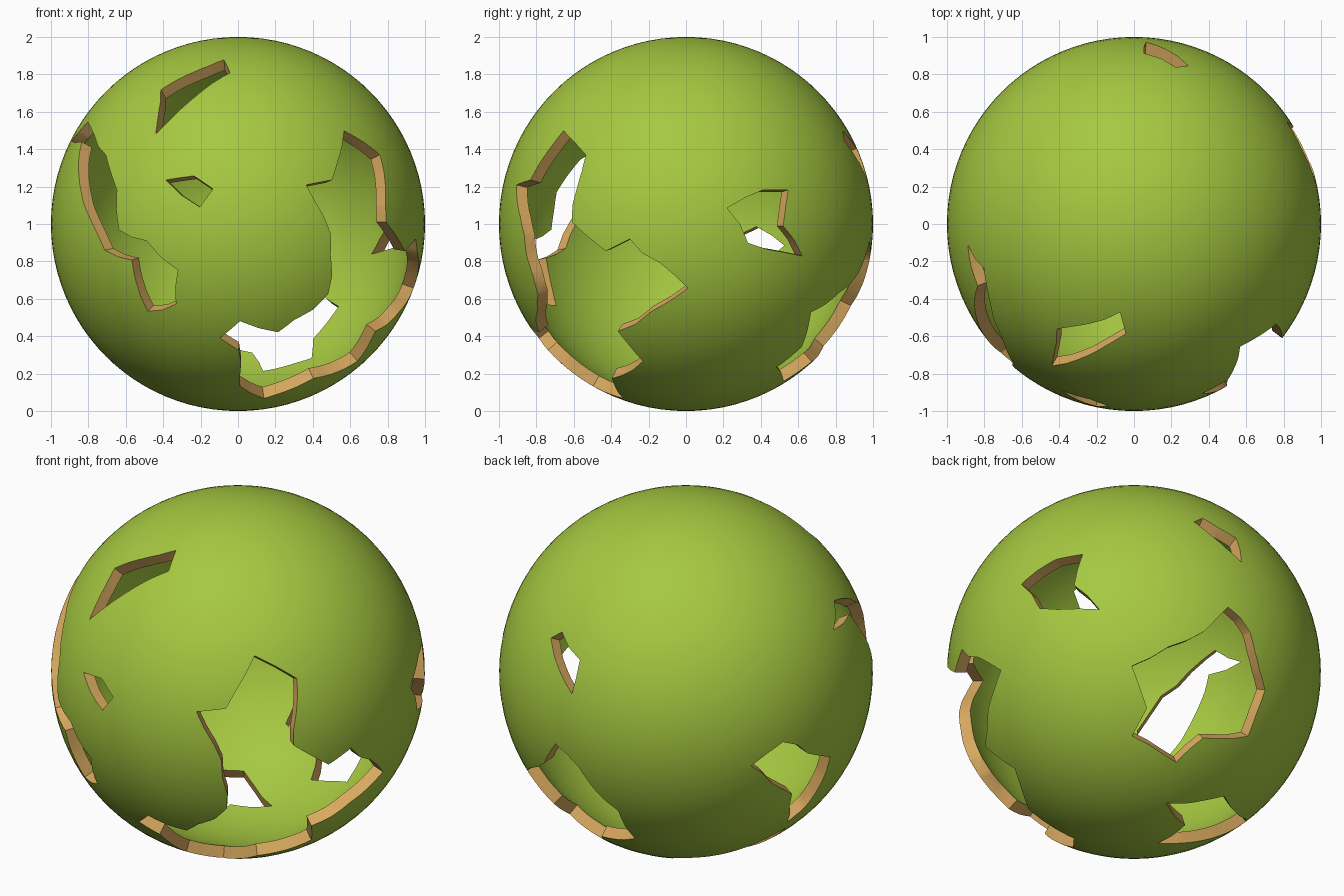
import bpy, bmesh, math, random
from mathutils import Vector

if "Cube" in bpy.data.objects:
    bpy.data.objects.remove(bpy.data.objects["Cube"])

random.seed(4)
R_OUT, R_IN = 1.0, 0.935
SCALE = 186.7


def viewer(azimuth, elevation, cx, cy):
    """Function turning spots of one view into points of the unit sphere."""
    a, e = math.radians(azimuth), math.radians(elevation)
    right = Vector((math.cos(a), math.sin(a), 0))
    toward = Vector((math.sin(a) * math.cos(e), -math.cos(a) * math.cos(e), math.sin(e)))
    up = toward.cross(right)

    def project(*spots):
        out = []
        for px, py in spots:
            u, v = (px - cx) / SCALE, (cy - py) / SCALE
            w = math.sqrt(max(0.0, 1 - u * u - v * v))
            out.append((right * u + up * v + toward * w).normalized())
        return out
    return project


front = viewer(0, 0, 238, 224)
side = viewer(90, 0, 686, 224)
back_left = viewer(215, 25, 686, 672)
back_right = viewer(140, -30, 1134, 672)


def ragged(dirs):
    """Break long edges into slightly jittered pieces."""
    out = []
    for i, d in enumerate(dirs):
        n = dirs[(i + 1) % len(dirs)]
        out.append(d)
        parts = min(4, int((n - d).length / 0.09))
        across = d.cross(n).normalized()
        for k in range(1, parts):
            p = d.lerp(n, k / parts) + across * random.uniform(-0.014, 0.014)
            out.append(p.normalized())
    return out


def add_object(name, bm):
    me = bpy.data.meshes.new(name)
    bm.to_mesh(me)
    bm.free()
    ob = bpy.data.objects.new(name, me)
    bpy.context.scene.collection.objects.link(ob)
    return ob


def material(name, col):
    m = bpy.data.materials.new(name)
    m.diffuse_color = (*col, 1)
    m.use_nodes = True
    m.node_tree.nodes["Principled BSDF"].inputs["Base Color"].default_value = m.diffuse_color
    return m


# hollow sphere: outer skin and reversed inner skin
bm = bmesh.new()
bmesh.ops.create_uvsphere(bm, u_segments=96, v_segments=48, radius=R_OUT)
outer = set(bm.faces)
bmesh.ops.create_uvsphere(bm, u_segments=96, v_segments=48, radius=R_IN)
bmesh.ops.reverse_faces(bm, faces=[f for f in bm.faces if f not in outer])
shell = add_object("hollow_shell", bm)
cutters = []


def cut(name, corners):
    """Cut a hole with a cone from the sphere centre through the outline."""
    dirs = ragged(corners)
    mid = sum(dirs, Vector()).normalized()
    bm = bmesh.new()
    apex = bm.verts.new((0, 0, 0))
    ring = [bm.verts.new(d * (1.6 / d.dot(mid))) for d in dirs]
    for i, v in enumerate(ring):
        bm.faces.new((apex, v, ring[(i + 1) % len(ring)]))
    cap = bm.faces.new(ring[::-1])
    bmesh.ops.triangulate(bm, faces=[cap])
    bmesh.ops.recalc_face_normals(bm, faces=bm.faces)
    cutter = add_object(name + "_cutter", bm)
    cutter.hide_render = True
    mod = shell.modifiers.new(name, 'BOOLEAN')
    mod.operation, mod.solver, mod.object = 'DIFFERENCE', 'EXACT', cutter
    cutters.append(cutter)


# holes seen from the front
cut("upper_front_hole", front((156, 134), (161, 90), (224, 60), (230, 73), (195, 97), (172, 118)))
cut("small_front_hole", front((166, 180), (194, 176), (213, 189), (200, 207)))
cut("left_front_hole", front(
    (88, 122), (106, 155), (117, 190), (119, 230), (147, 241), (178, 270),
    (176, 304), (148, 311), (132, 260), (105, 250), (81, 190), (82, 142), (72, 141)))

# large hole wrapping from the front to the right side
cut("large_front_right_hole", front((344, 131)) + side(
    (586, 155), (572, 222), (606, 251), (630, 239), (688, 288), (618, 331),
    (643, 361), (612, 378)) + front(
    (264, 398), (240, 386), (239, 350), (220, 338), (240, 321), (278, 332),
    (328, 294), (331, 235), (306, 185), (332, 180)))

# holes on the right, back, left and bottom
cut("right_hole", side((727, 208), (748, 243), (802, 256), (783, 226), (788, 190), (763, 190)))
cut("lower_back_hole", back_right(
    (1132, 666), (1205, 631), (1228, 607), (1250, 632), (1265, 690), (1248, 736),
    (1203, 738), (1176, 762), (1132, 736), (1147, 708)))
cut("upper_back_hole", back_left((551, 638), (562, 632), (580, 660), (572, 694)))
cut("left_hole", back_left((751, 766), (783, 742), (830, 757), (806, 806), (787, 822), (792, 794)))
cut("bottom_hole", back_right((1166, 803), (1224, 796), (1246, 822), (1158, 843), (1185, 825)))

# apply the cuts and drop the cutters
bpy.context.view_layer.update()
mesh = bpy.data.meshes.new_from_object(
    shell.evaluated_get(bpy.context.evaluated_depsgraph_get()))
shell.modifiers.clear()
shell.data = mesh
for c in cutters:
    bpy.data.objects.remove(c)

# green skins, tan cut rims
mesh.materials.clear()
mesh.materials.append(material("leaf green", (0.38, 0.58, 0.052)))
mesh.materials.append(material("tan rim", (0.69, 0.40, 0.115)))
for p in mesh.polygons:
    p.material_index = 1 if abs(p.normal.dot(p.center.normalized())) < 0.6 else 0
    p.use_smooth = True
mesh.set_sharp_from_angle(angle=math.radians(35))
shell.location.z = 1.0
